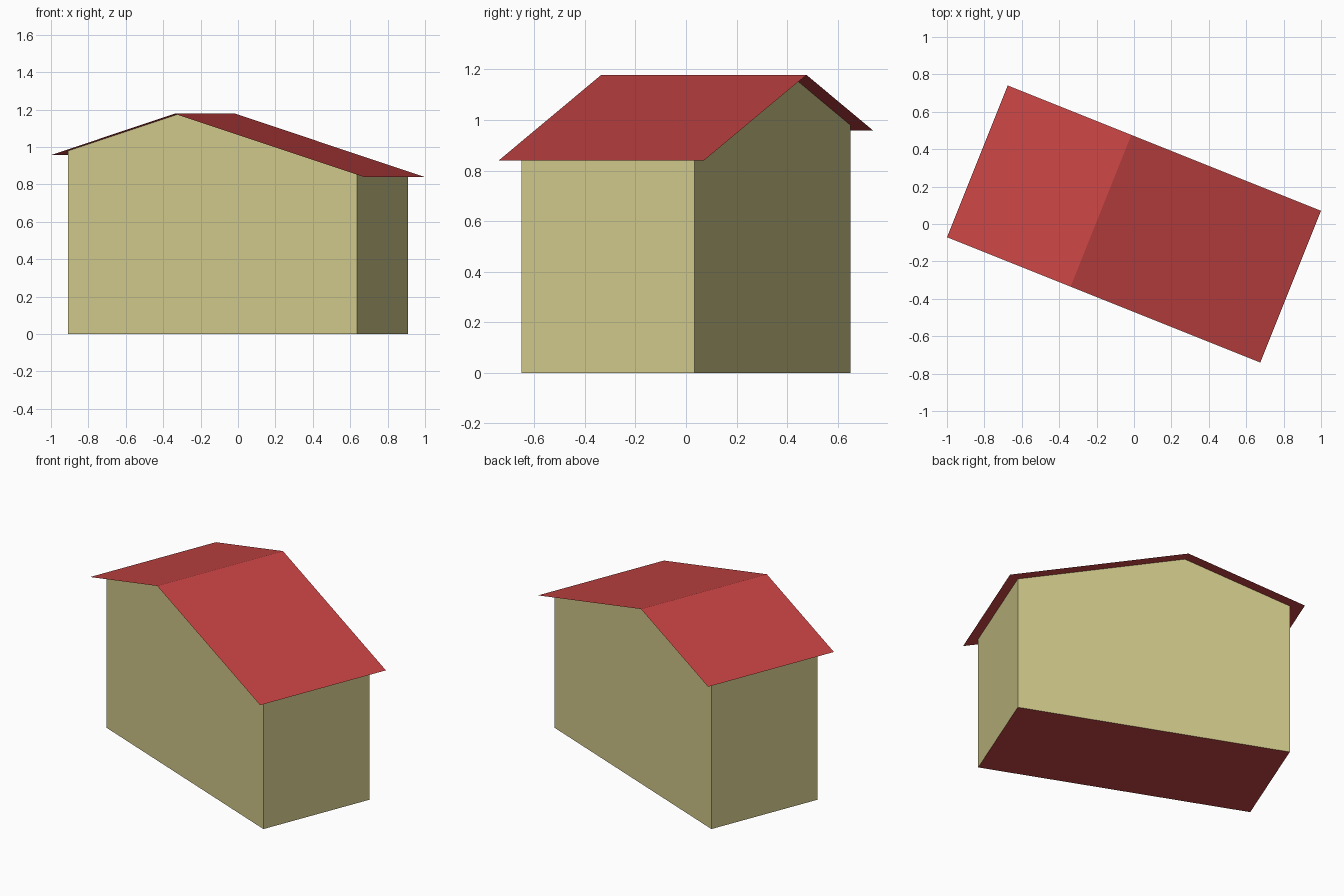
import bpy
import bmesh
from math import radians

cube = bpy.data.objects.get("Cube")
if cube:
    bpy.data.objects.remove(cube, do_unlink=True)

TURN = radians(-21.8)              # the house stands turned on its plot
RIDGE_X, RIDGE_Z, SLOPE = -0.19, 1.178, 0.31
WALL_X, WALL_Y = 0.832, 0.368      # half sizes of the walls
ROOF_X, ROOF_Y = 0.902, 0.437      # half sizes of the overhanging roof


def material(name, color):
    mat = bpy.data.materials.new(name)
    mat.use_nodes = True
    mat.diffuse_color = (*color, 1)
    mat.node_tree.nodes["Principled BSDF"].inputs["Base Color"].default_value = (*color, 1)
    return mat


def roof_z(x):
    return RIDGE_Z - SLOPE * abs(x - RIDGE_X)


def add_part(name, bm, mat):
    mesh = bpy.data.meshes.new(name)
    bm.to_mesh(mesh)
    bm.free()
    mesh.materials.append(mat)
    obj = bpy.data.objects.new(name, mesh)
    obj.rotation_euler.z = TURN
    bpy.context.collection.objects.link(obj)


def add_faces(name, faces, mat):
    bm = bmesh.new()
    for face in faces:
        bm.faces.new([bm.verts.new(p) for p in face])
    bmesh.ops.remove_doubles(bm, verts=bm.verts, dist=0.0001)
    add_part(name, bm, mat)


red = material("roof red", (0.56, 0.056, 0.056))
cream = material("wall cream", (0.63, 0.58, 0.255))

# Walls: two gables and two eave walls, open under the roof
gable = [(-WALL_X, 0), (WALL_X, 0), (WALL_X, roof_z(WALL_X)),
         (RIDGE_X, RIDGE_Z), (-WALL_X, roof_z(-WALL_X))]
front = [(x, -WALL_Y, z) for x, z in gable]
back = [(x, WALL_Y, z) for x, z in reversed(gable)]
eaves = []
for side in (-1, 1):
    x = side * WALL_X
    y = side * WALL_Y
    eaves.append([(x, -y, 0), (x, y, 0), (x, y, roof_z(x)), (x, -y, roof_z(x))])
add_faces("walls", [front, back] + eaves, cream)

# Floor, facing down
add_faces("floor", [[(-WALL_X, -WALL_Y, 0), (-WALL_X, WALL_Y, 0),
                     (WALL_X, WALL_Y, 0), (WALL_X, -WALL_Y, 0)]], red)

# Roof: two thin slopes meeting at an off-centre ridge
slopes = []
for x0, x1 in ((-ROOF_X, RIDGE_X), (RIDGE_X, ROOF_X)):
    slopes.append([(x0, -ROOF_Y, roof_z(x0)), (x1, -ROOF_Y, roof_z(x1)),
                   (x1, ROOF_Y, roof_z(x1)), (x0, ROOF_Y, roof_z(x0))])
add_faces("roof", slopes, red)
